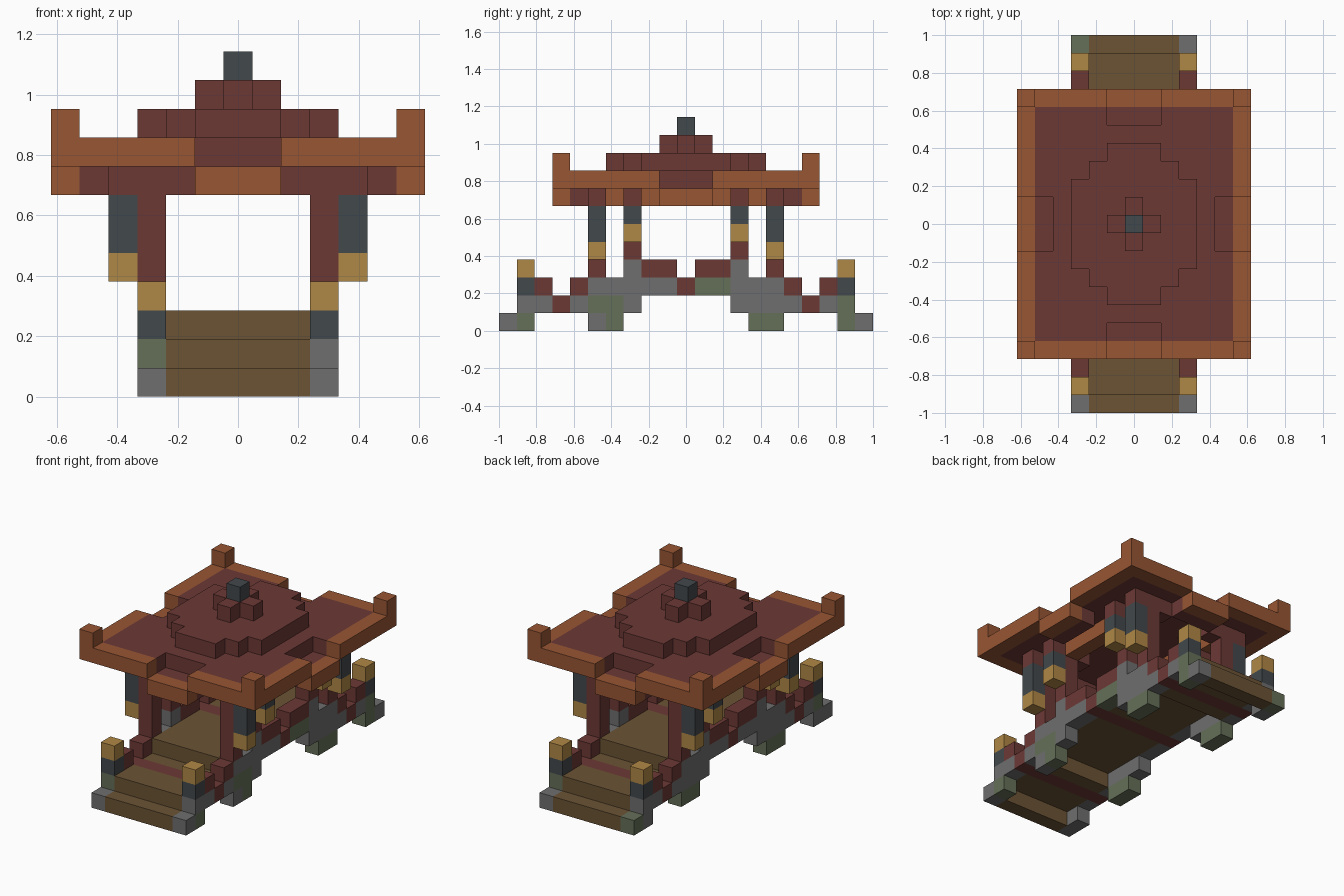
import bpy, bmesh
from mathutils import Vector

cube = bpy.data.objects.get("Cube")
if cube:
    bpy.data.objects.remove(cube, do_unlink=True)

U = 2 / 21  # edge of one building block

# Flat colours
def linear(c):
    c /= 255
    return c / 12.92 if c <= 0.04045 else ((c + 0.055) / 1.055) ** 2.4

def material(name, *rgb):
    m = bpy.data.materials.new(name)
    m.use_nodes = True
    col = (*map(linear, rgb), 1)
    m.diffuse_color = col
    node = next(n for n in m.node_tree.nodes if n.type == 'BSDF_PRINCIPLED')
    node.inputs["Base Color"].default_value = col
    node.inputs["Roughness"].default_value = 0.9
    return m

MATS = {
    'R': material("dark red wood", 108, 57, 53),
    'O': material("orange trim", 152, 86, 52),
    'B': material("brown planks", 107, 83, 52),
    'G': material("gold lamp", 176, 136, 70),
    'S': material("grey stone", 110, 110, 110),
    'M': material("mossy stone", 101, 111, 88),
    'D': material("dark slate", 66, 72, 76),
}

# Blocks are placed on a grid: cell -> (part name, colour key)
cells = {}

def fill(part, key, xs, ys, zs):
    for x in range(xs[0], xs[-1] + 1):
        for y in range(ys[0], ys[-1] + 1):
            for z in range(zs[0], zs[-1] + 1):
                cells[x, y, z] = (part, key)

def clear(xs, ys, zs):
    for c in [c for c in cells if xs[0] <= c[0] <= xs[-1]
              and ys[0] <= c[1] <= ys[-1] and zs[0] <= c[2] <= zs[-1]]:
        del cells[c]

# Stepped deck with red cross planks
fill("deck", 'B', (-2, 2), (-5, 5), [2])
fill("deck", 'R', (-2, 2), [0], [2])
for s in (-1, 1):
    fill("deck", 'B', (-2, 2), [10 * s], [0])
    fill("deck", 'B', (-2, 2), sorted((6 * s, 9 * s)), [1])
    fill("deck", 'R', (-2, 2), [7 * s], [1])

# Stone arches and railings, one string per course from front to back
RAIL_TOP = ".G...R.SRR.RRS.R...G."
RAILS = {
    3: ("left_railing", ["SM...SM.......MM...MS",
                         ".SSRSMMS.....SSSSRSM.",
                         ".DR.RSSSSSRMMSSSR.RD.", RAIL_TOP]),
    -3: ("right_railing", ["SS...MM.......MM...SM",
                           ".MSRSSSS.....SSSSRSS.",
                           ".DR.RSSSSSRSSSSSR.RD.", RAIL_TOP]),
}
for x, (part, courses) in RAILS.items():
    for z, course in enumerate(courses):
        for n, key in enumerate(course):
            if key != '.':
                fill(part, key, [x], [n - 10], [z])

# Side beams, columns, brackets and hanging lanterns
for sx in (-1, 1):
    fill("side_beams", 'O', [3 * sx], (-4, 4), [7])
    for sy in (-1, 1):
        for y, lamp in ((5, 4), (3, 5)):
            y *= sy
            fill("brackets", 'R', sorted((2 * sx, 4 * sx)), [y], [7])
            fill("columns", 'R', [3 * sx], [y], (4, 7))
            fill("lanterns", 'G', [4 * sx], [y], [lamp])
            fill("lanterns", 'D', [4 * sx], [y], (lamp + 1, 6))

# Roof plate with orange rim and raised corners
fill("roof", 'O', (-6, 6), (-7, 7), [8])
fill("roof", 'R', (-5, 5), (-6, 6), [8])
for sx in (-1, 1):
    for sy in (-1, 1):
        fill("roof", 'O', [6 * sx], [7 * sy], [9])

# Lowered eave in the middle of each side
for s in (-1, 1):
    clear(sorted((5 * s, 6 * s)), (-1, 1), [8])
    clear((-1, 1), sorted((6 * s, 7 * s)), [8])
    fill("eaves", 'O', [6 * s], (-1, 1), [7])
    fill("eaves", 'R', [5 * s], (-1, 1), [7])
    fill("eaves", 'O', (-1, 1), [7 * s], [7])
    fill("eaves", 'R', (-1, 1), [6 * s], [7])

# Upper roof tier, cross-shaped cap and finial
for half_x, half_y in ((1, 4), (2, 3), (3, 2)):
    fill("upper_roof", 'R', (-half_x, half_x), (-half_y, half_y), [9])
fill("roof_cap", 'R', (-1, 1), [0], [10])
fill("roof_cap", 'R', [0], (-1, 1), [10])
fill("finial", 'D', [0], [0], [11])

# Turn every part into a mesh of its exposed faces
def build(part):
    own = {c: k for c, (p, k) in cells.items() if p == part}
    keys = sorted(set(own.values()))
    bm = bmesh.new()
    for c, key in own.items():
        centre = Vector((c[0], c[1], c[2] + 0.5))
        for axis in range(3):
            for s in (-1, 1):
                near = list(c)
                near[axis] += s
                if tuple(near) in cells:
                    continue
                n, a = Vector(), Vector()
                n[axis] = s / 2
                a[(axis + 1) % 3] = 0.5
                b = n.cross(a) * 2
                ring = [centre + n + p for p in (a + b, b - a, -a - b, a - b)]
                face = bm.faces.new([bm.verts.new(p * U) for p in ring])
                face.material_index = keys.index(key)
    bmesh.ops.remove_doubles(bm, verts=bm.verts[:], dist=U / 100)
    bmesh.ops.dissolve_limit(bm, angle_limit=0.01, verts=bm.verts[:],
                             edges=bm.edges[:], delimit={'MATERIAL'})
    mesh = bpy.data.meshes.new(part)
    bm.to_mesh(mesh)
    bm.free()
    for key in keys:
        mesh.materials.append(MATS[key])
    bpy.context.collection.objects.link(bpy.data.objects.new(part, mesh))

for part in sorted({p for p, _ in cells.values()}):
    build(part)
